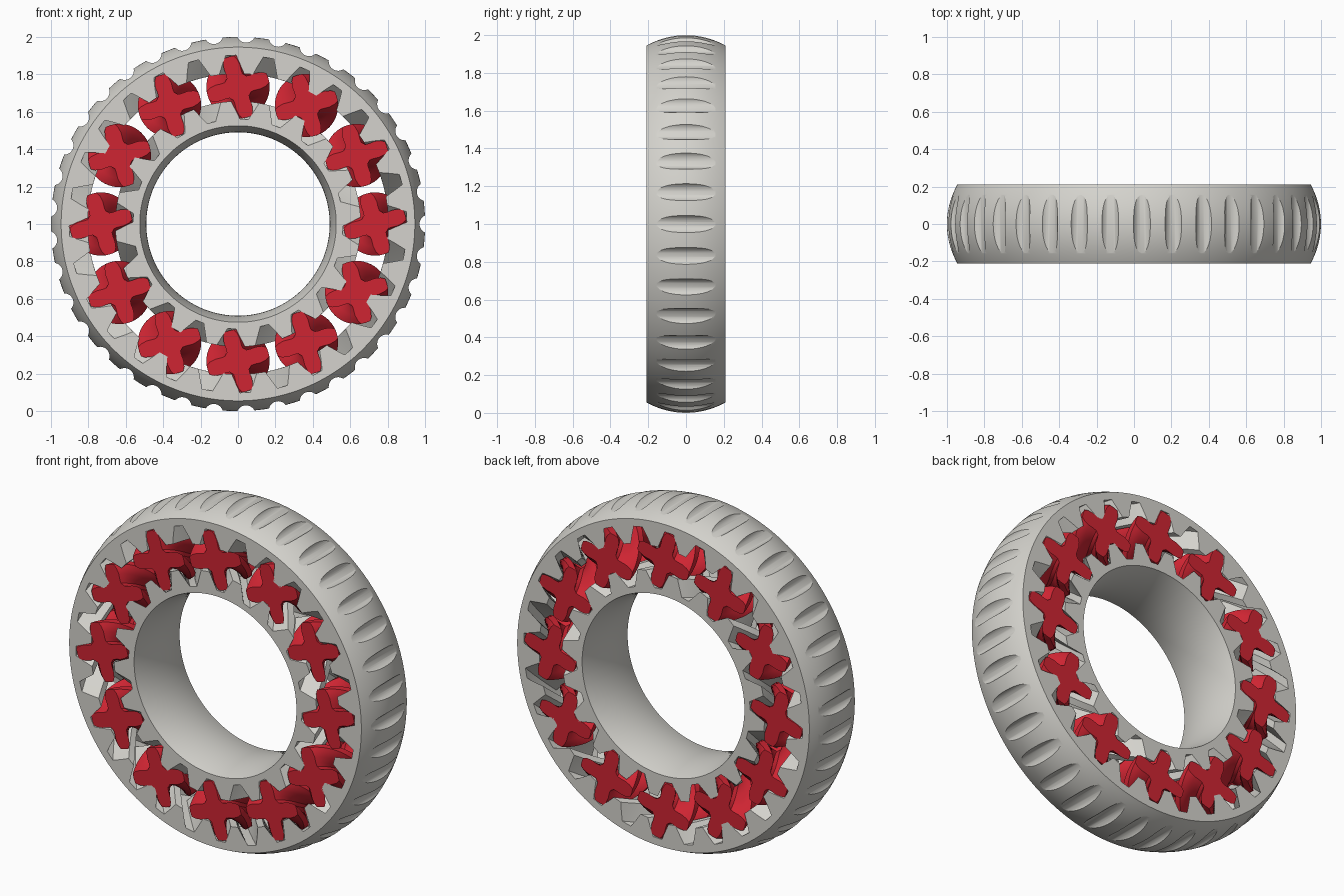
import bpy, bmesh
from math import sin, cos, pi, radians

if "Cube" in bpy.data.objects:
    bpy.data.objects.remove(bpy.data.objects["Cube"], do_unlink=True)

HALF = 0.21            # half of the bearing width
ORBIT = 0.732          # distance of the planets from the axis
PHASE = radians(17)    # turn of every planet
STEPS = 12             # sections per half of the herringbone
RING_TEETH, SUN_TEETH, PLANET_TEETH, PLANETS = 28, 20, 4, 12
GRIPS = 37


def material(name, colour):
    m = bpy.data.materials.new(name)
    m.use_nodes = True
    m.diffuse_color = colour
    m.node_tree.nodes["Principled BSDF"].inputs["Base Color"].default_value = colour
    return m


grey = material("light grey", (0.66, 0.65, 0.61, 1))
red = material("red", (0.62, 0.018, 0.032, 1))


def gear_outline(teeth, flank, start):
    """Polar points; flank lists (radius, half width as a share of the pitch)."""
    tooth = [(flank[0][0], -0.5)] + [(r, -w) for r, w in flank]
    tooth += [(flank[-1][0], 0)] + [(r, w) for r, w in reversed(flank)]
    pitch = 2 * pi / teeth
    return [(r, start + (i + w) * pitch) for i in range(teeth) for r, w in tooth]


def herringbone(outline, twist):
    """Sections from front to back, turned by twist at mid width."""
    loops = []
    for k in range(-STEPS, STEPS + 1):
        turn = twist * (1 - abs(k) / STEPS)
        loops.append([(r, a + turn, HALF * k / STEPS) for r, a in outline])
    return loops


def barrel(outline, mid, edge):
    """Curved round wall from back to front."""
    loops = []
    for k in range(STEPS, -STEPS - 1, -1):
        t = k / STEPS
        loops.append([(mid + (edge - mid) * t * t, a, HALF * t) for _, a in outline])
    return loops


def loft(name, loops, mat, closed, centre=(0, 0, 1)):
    bm = bmesh.new()
    rows = [[bm.verts.new((r * cos(a), y, r * sin(a))) for r, a, y in loop] for loop in loops]
    n = len(rows[0])
    pairs = list(zip(rows, rows[1:]))
    if closed:
        pairs.append((rows[-1], rows[0]))
    else:
        bm.faces.new(rows[0])
        bm.faces.new(rows[-1])
    for a, b in pairs:
        for i in range(n):
            j = (i + 1) % n
            bm.faces.new((a[i], a[j], b[j], b[i]))
    bmesh.ops.recalc_face_normals(bm, faces=bm.faces)
    mesh = bpy.data.meshes.new(name)
    bm.to_mesh(mesh)
    bm.free()
    mesh.materials.append(mat)
    ob = bpy.data.objects.new(name, mesh)
    ob.location = centre
    bpy.context.collection.objects.link(ob)
    return ob


def smooth(ob):
    bpy.ops.object.select_all(action='DESELECT')
    ob.select_set(True)
    bpy.context.view_layer.objects.active = ob
    bpy.ops.object.shade_smooth_by_angle(angle=radians(25))


# Outer ring with inward teeth and a bulging tread
outline = gear_outline(RING_TEETH, [(0.803, 0.37), (0.852, 0.255), (0.902, 0.14)],
                       pi / 2 + PHASE * PLANET_TEETH / RING_TEETH)
ring = loft("outer_ring", herringbone(outline, -2 * pi / RING_TEETH)
            + barrel(outline, 1.0, 0.945), grey, True)

# Grip grooves cut across the tread
bm = bmesh.new()
for i in range(GRIPS):
    a = 2 * pi * i / GRIPS
    ends = []
    for y in (-0.3, 0.3):
        ends.append([bm.verts.new((1.02 * cos(a) + 0.05 * cos(t), y, 1.02 * sin(a) + 0.05 * sin(t)))
                     for t in [2 * pi * k / 32 for k in range(32)]])
    for end in ends:
        bm.faces.new(end)
    for k in range(32):
        j = (k + 1) % 32
        bm.faces.new((ends[0][k], ends[0][j], ends[1][j], ends[1][k]))
bmesh.ops.recalc_face_normals(bm, faces=bm.faces)
mesh = bpy.data.meshes.new("groove_cutter")
bm.to_mesh(mesh)
bm.free()
mesh.materials.append(grey)
cutter = bpy.data.objects.new("groove_cutter", mesh)
cutter.location = (0, 0, 1)
cutter.hide_render = True
bpy.context.collection.objects.link(cutter)
cut = ring.modifiers.new("grooves", 'BOOLEAN')
cut.operation = 'DIFFERENCE'
cut.solver = 'EXACT'
cut.object = cutter
bpy.context.view_layer.objects.active = ring
bpy.ops.object.modifier_apply(modifier=cut.name)
bpy.data.objects.remove(cutter, do_unlink=True)
smooth(ring)

# Inner ring with outward teeth and a bore that narrows at mid width
outline = gear_outline(SUN_TEETH, [(0.561, 0.37), (0.609, 0.24), (0.656, 0.135)],
                       pi / 2 - PHASE * PLANET_TEETH / SUN_TEETH + pi / SUN_TEETH)
smooth(loft("inner_ring", herringbone(outline, 2 * pi / SUN_TEETH)
            + barrel(outline, 0.49, 0.525), grey, True))

# Planet gears
outline = gear_outline(PLANET_TEETH, [(0.074, 0.40), (0.09, 0.31), (0.122, 0.235),
                                      (0.15, 0.165), (0.169, 0.10)], PHASE)
for i in range(PLANETS):
    a = 2 * pi * i / PLANETS
    smooth(loft("planet_gear_%d" % (i + 1), herringbone(outline, -2 * pi / PLANET_TEETH),
                red, False, (ORBIT * cos(a), 0, 1 + ORBIT * sin(a))))
